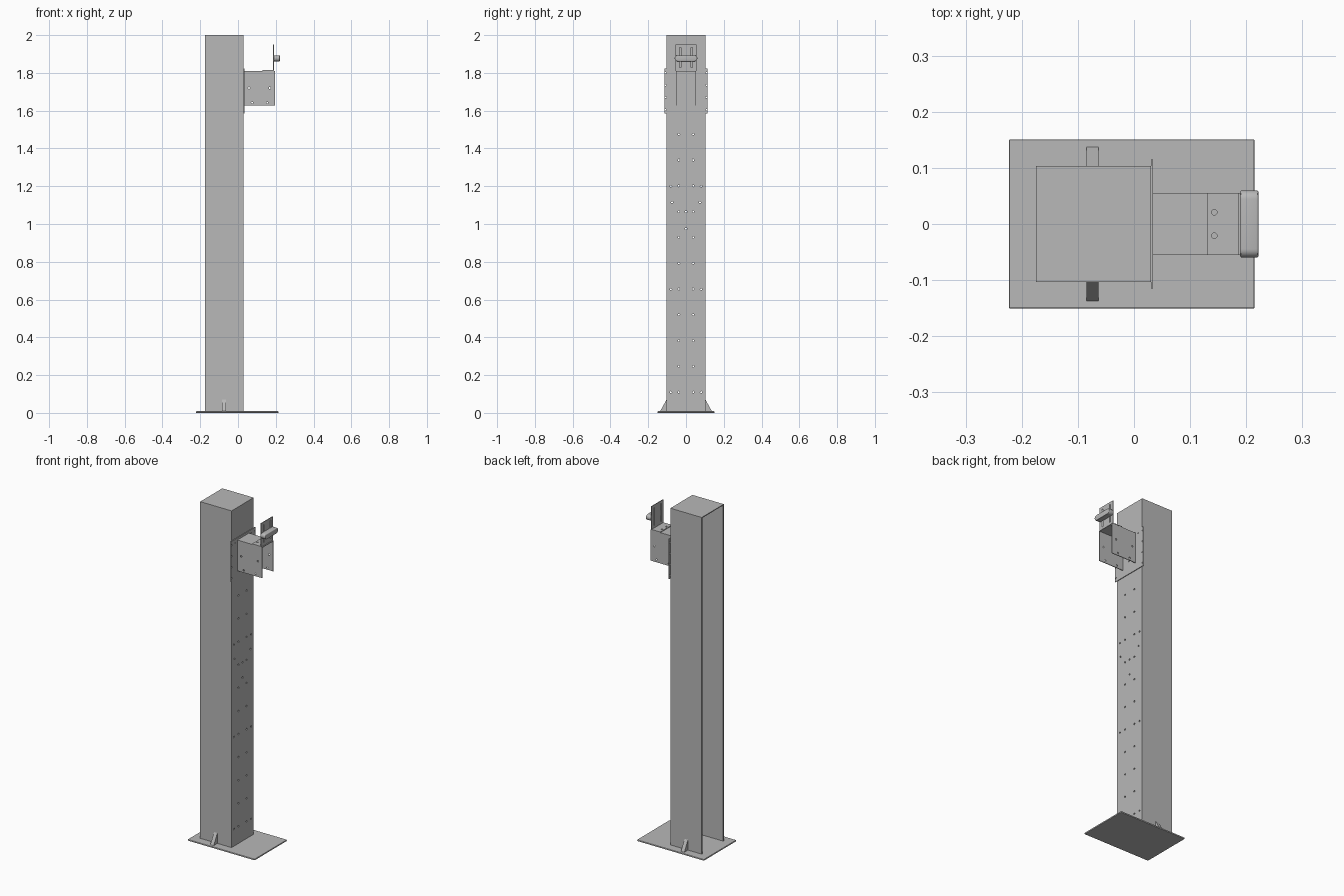
import bpy, bmesh
from math import pi
from mathutils import Matrix, Vector

if "Cube" in bpy.data.objects:
    bpy.data.objects.remove(bpy.data.objects["Cube"])

steel = bpy.data.materials.new("grey steel")
steel.use_nodes = True
steel.diffuse_color = (0.48, 0.48, 0.48, 1)
steel.node_tree.nodes["Principled BSDF"].inputs["Base Color"].default_value = (0.48, 0.48, 0.48, 1)


def finish(name, bm):
    bmesh.ops.recalc_face_normals(bm, faces=bm.faces)
    mesh = bpy.data.meshes.new(name)
    bm.to_mesh(mesh)
    bm.free()
    mesh.materials.append(steel)
    obj = bpy.data.objects.new(name, mesh)
    bpy.context.collection.objects.link(obj)
    return obj


def prism(name, points, axis, start, end):
    """Extrude a closed 2D outline along one axis."""
    place = {"x": lambda a, b: (start, a, b),
             "y": lambda a, b: (a, start, b),
             "z": lambda a, b: (a, b, start)}[axis]
    bm = bmesh.new()
    face = bm.faces.new([bm.verts.new(place(a, b)) for a, b in points])
    new = bmesh.ops.extrude_face_region(bm, geom=[face])["geom"]
    shift = Vector([end - start if axis == k else 0 for k in "xyz"])
    bmesh.ops.translate(bm, vec=shift, verts=[v for v in new if isinstance(v, bmesh.types.BMVert)])
    return finish(name, bm)


def box(name, x, y, z):
    return prism(name, [(x[0], y[0]), (x[1], y[0]), (x[1], y[1]), (x[0], y[1])], "z", *z)


def cut(obj, cutter):
    """Subtract a cutter and discard it."""
    cutter.hide_render = True
    mod = obj.modifiers.new("cut", "BOOLEAN")
    mod.operation = "DIFFERENCE"
    mod.solver = "EXACT"
    mod.object = cutter
    bpy.context.view_layer.objects.active = obj
    bpy.ops.object.modifier_apply(modifier=mod.name)
    bpy.data.objects.remove(cutter)


def drill(obj, centres, axis, depth, radius=0.005):
    """Drill round holes along an axis."""
    turn = {"x": Matrix.Rotation(pi / 2, 4, "Y"),
            "y": Matrix.Rotation(pi / 2, 4, "X"),
            "z": Matrix.Identity(4)}[axis]
    bm = bmesh.new()
    for c in centres:
        bmesh.ops.create_cone(bm, cap_ends=True, segments=12, radius1=radius, radius2=radius,
                              depth=depth, matrix=Matrix.Translation(c) @ turn)
    cut(obj, finish("hole_cutter", bm))


def pairs(x, y, heights):
    return [(x, s * y, z) for z in heights for s in (-1, 1)]


# Base plate with slightly rounded corners
base = box("base_plate", (-0.223, 0.215), (-0.151, 0.151), (0, 0.009))
bev = base.modifiers.new("corners", "BEVEL")
bev.width = 0.003
bev.segments = 2

# Column: folded channel, open towards -x
W, BACK, FRONT, T = 0.103, -0.175, 0.03, 0.005
column = prism("column", [(BACK, -W), (FRONT, -W), (FRONT, W), (BACK, W), (BACK, W - T),
                          (FRONT - T, W - T), (FRONT - T, T - W), (BACK, T - W)],
               "z", 0.009, 1.995)
holes = pairs(FRONT, 0.038, [0.11 + 0.1365 * i for i in range(11)])
holes += pairs(FRONT, 0.08, [0.11, 0.655, 1.2])
holes += pairs(FRONT, 0.074, [1.115])
holes += [(FRONT, 0, 1.065), (FRONT, 0, 0.975)]
drill(column, holes, "x", 0.04)
box("column_cap", (BACK, FRONT), (-W, W), (1.995, 2.0))

# Foot gussets on both sides
for side, label in ((-1, "front"), (1, "rear")):
    prism(label + "_gusset", [(side * W, 0.009), (side * 0.137, 0.009), (side * W, 0.07)],
          "x", -0.085, -0.063)

# Mounting plate on the column face
plate = box("mounting_plate", (0.03, 0.034), (-0.115, 0.115), (1.585, 1.823))
holes = pairs(0.032, 0.108, [1.605, 1.67, 1.735, 1.8])
holes += pairs(0.032, 0.075, [1.8])
holes += [(0.032, 0, 1.66), (0.032, 0, 1.74)]
drill(plate, holes, "x", 0.012, 0.004)

# Bracket: inverted channel, open below and at the end
B, t = 0.054, 0.004
bracket = prism("bracket", [(-B, 1.628), (-B, 1.81), (B, 1.81), (B, 1.628), (B - t, 1.628),
                            (B - t, 1.81 - t), (t - B, 1.81 - t), (t - B, 1.628)],
                "x", 0.034, 0.195)
drill(bracket, [(x, 0, z) for x, z in ((0.058, 1.72), (0.168, 1.72), (0.075, 1.642), (0.155, 1.642))],
      "y", 0.2)

# Angle piece: foot on the bracket and upright tab with two slots
angle = prism("angle_tab", [(0.13, 1.81), (0.19, 1.81), (0.19, 1.95), (0.186, 1.95),
                            (0.186, 1.814), (0.13, 1.814)], "y", -0.055, 0.055)
drill(angle, [(0.143, -0.021, 1.812), (0.143, 0.021, 1.812)], "z", 0.006)
for side in (-1, 1):
    y = side * 0.031
    cut(angle, box("slot_cutter", (0.18, 0.2), (y - 0.004, y + 0.004), (1.828, 1.935)))

# Rounded bar across the tab
bm = bmesh.new()
bmesh.ops.create_cube(bm, size=1, matrix=Matrix.Translation((0.2055, 0, 1.877))
                      @ Matrix.Diagonal((0.033, 0.12, 0.032, 1)))
long_edges = [e for e in bm.edges if abs(e.verts[0].co.x - e.verts[1].co.x) > 0.01]
bmesh.ops.bevel(bm, geom=long_edges, offset=0.0155, segments=6, profile=0.5, affect="EDGES")
rim = [e for e in bm.edges if abs(e.verts[0].co.x - e.verts[1].co.x) < 0.001
       and any(len(f.verts) > 4 for f in e.link_faces)]
bmesh.ops.bevel(bm, geom=rim, offset=0.004, segments=3, profile=0.5, affect="EDGES")
bar = finish("clamp_bar", bm)
bpy.ops.object.select_all(action="DESELECT")
bar.select_set(True)
bpy.context.view_layer.objects.active = bar
bpy.ops.object.shade_smooth_by_angle()
